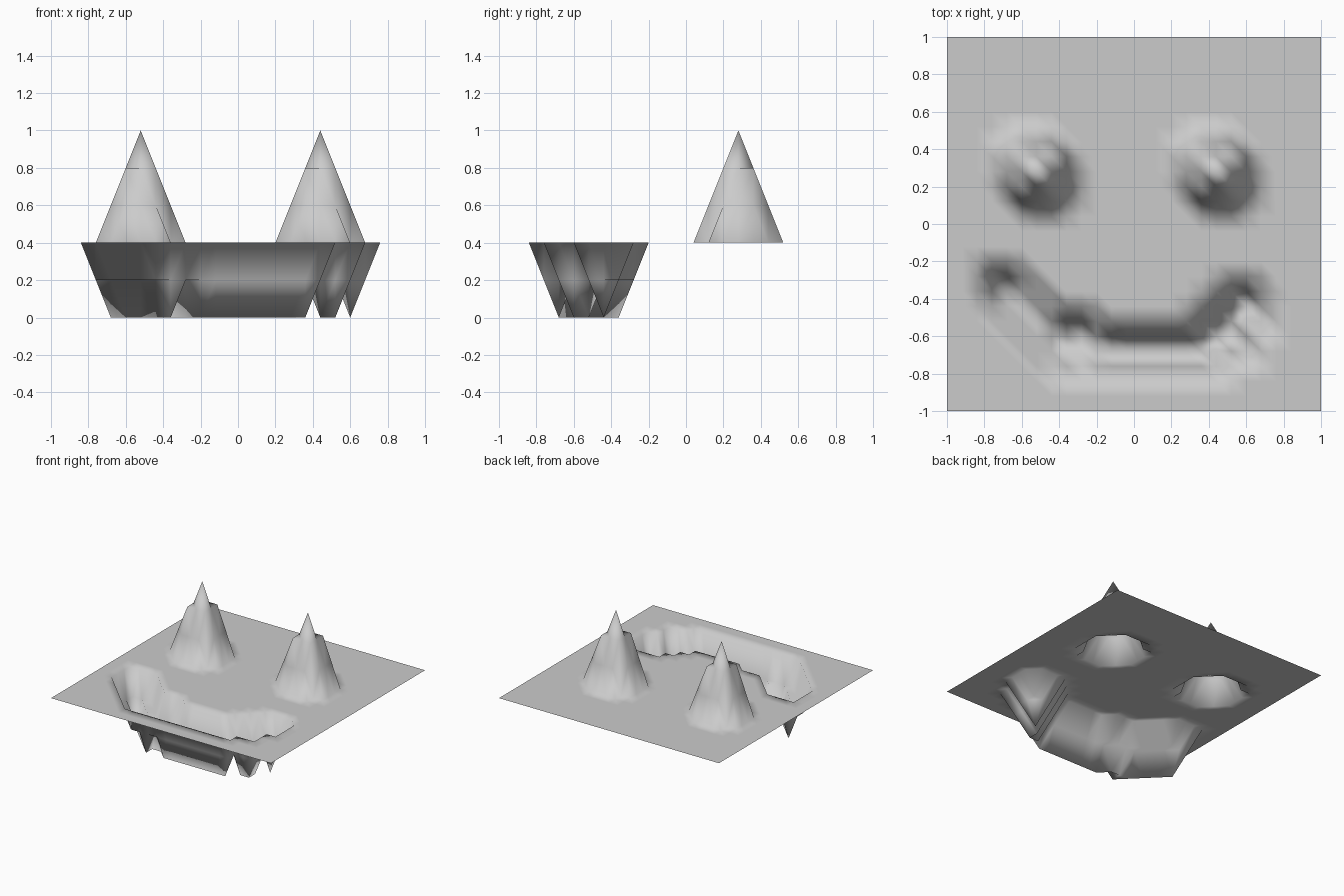
import bpy

if "Cube" in bpy.data.objects:
    bpy.data.objects.remove(bpy.data.objects["Cube"])

N = 25                 # cells per side
STEP = 2.0 / N         # cell size
GROUND = 0.4           # height of the flat sheet
RISE = 0.2             # height change per cell

# grid positions of the two peaks and of the trench floor
peaks = [(6, 16), (18, 16)]
floor = [(4 + i, 8 - i) for i in range(5)]            # left diagonal arm
floor += [(8, 5), (9, 5)]                             # small bulge
floor += [(i, 4) for i in range(10, 18)]              # straight bottom
floor += [(18, 5), (19, 5), (19, 6), (20, 7)]         # right arm


def height(i, j):
    """Stepped cones rise above the sheet, a stepped trench drops below it."""
    def ring(points):
        return round(min(((i - a) ** 2 + (j - b) ** 2) ** 0.5 for a, b in points))
    up = max(0, 3 - ring(peaks))
    down = max(0, 2 - ring(floor))
    return GROUND + RISE * (up - down)


# sheet vertices
verts = [(-1 + i * STEP, -1 + j * STEP, height(i, j))
         for j in range(N + 1) for i in range(N + 1)]

# two triangles per cell, all split along the same diagonal
faces = []
for j in range(N):
    for i in range(N):
        a = j * (N + 1) + i
        b, c, d = a + 1, a + N + 2, a + N + 1
        faces += [(a, b, d), (b, c, d)]

mesh = bpy.data.meshes.new("terrain_sheet")
mesh.from_pydata(verts, [], faces)
mesh.polygons.foreach_set("use_smooth", [True] * len(mesh.polygons))

# single grey colour
grey = bpy.data.materials.new("light grey")
grey.diffuse_color = (0.6, 0.6, 0.6, 1)
grey.use_nodes = True
grey.node_tree.nodes["Principled BSDF"].inputs["Base Color"].default_value = grey.diffuse_color
mesh.materials.append(grey)
mesh.update()

sheet = bpy.data.objects.new("terrain_sheet", mesh)
bpy.context.collection.objects.link(sheet)
